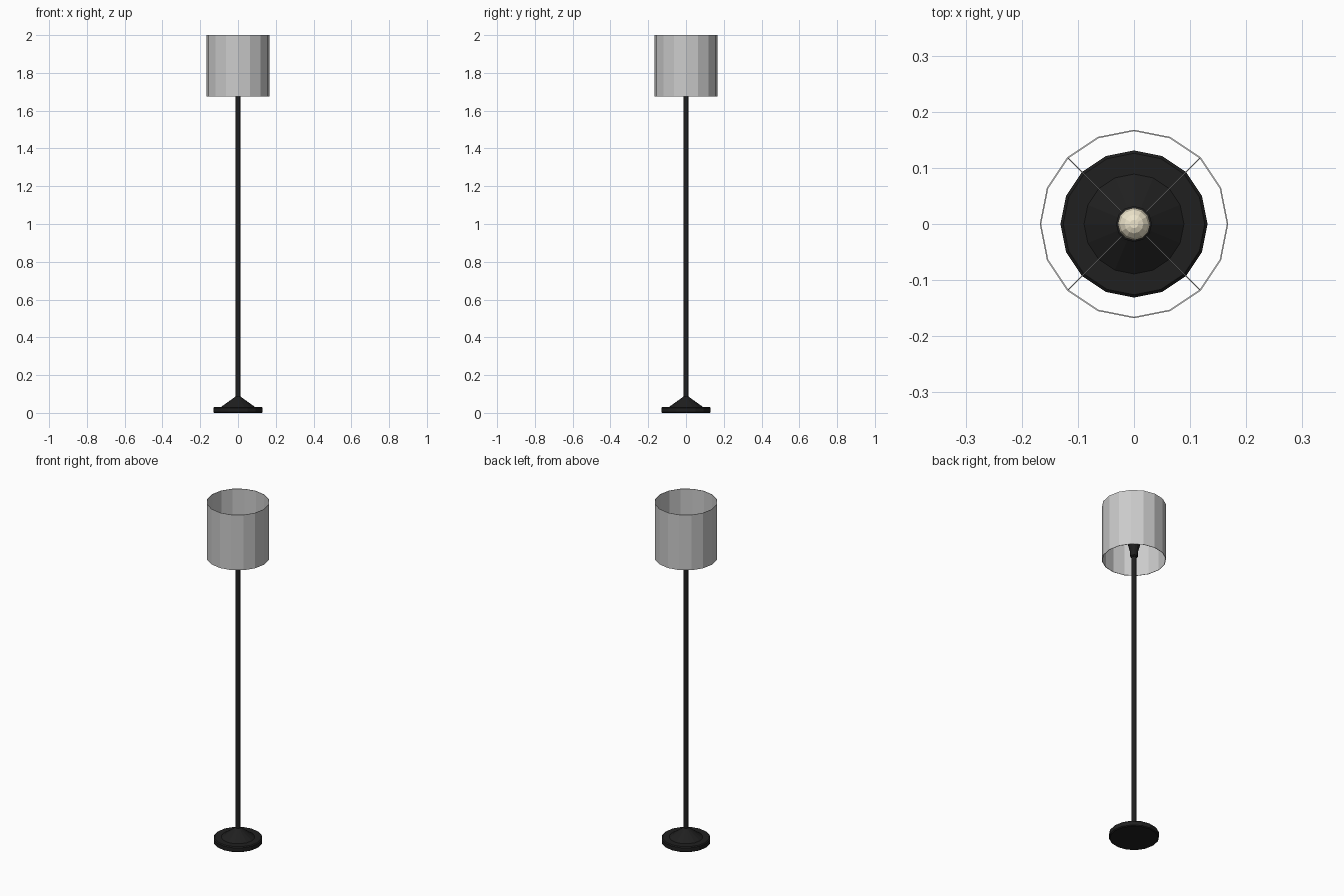
import bpy, math

if "Cube" in bpy.data.objects:
    bpy.data.objects.remove(bpy.data.objects["Cube"])

def mat(name, rgb):
    m = bpy.data.materials.new(name)
    m.diffuse_color = (*rgb, 1)
    m.use_nodes = True
    m.node_tree.nodes["Principled BSDF"].inputs["Base Color"].default_value = m.diffuse_color
    return m

black = mat("black_metal", (0.014, 0.014, 0.014))
cream = mat("warm_bulb", (0.85, 0.78, 0.6))

def lathe(name, profile, sides, material=None, closed=False):
    """Revolve (radius, z) points; open profiles get end caps, closed ones form a ring."""
    verts, faces = [], []
    for r, z in profile:
        for i in range(sides):
            a = math.tau * i / sides
            verts.append((r * math.cos(a), r * math.sin(a), z))
    n = len(profile)
    for k in range(n if closed else n - 1):
        p, q = k * sides, ((k + 1) % n) * sides
        for i in range(sides):
            j = (i + 1) % sides
            faces.append((p + i, p + j, q + j, q + i))
    if not closed:
        faces.append(tuple(reversed(range(sides))))
        faces.append(tuple(range((n - 1) * sides, n * sides)))
    me = bpy.data.meshes.new(name)
    me.from_pydata(verts, [], faces)
    ob = bpy.data.objects.new(name, me)
    bpy.context.collection.objects.link(ob)
    if material:
        me.materials.append(material)
    return ob

# weighted foot with a shallow cone
lathe("base", [(0.126, 0), (0.131, 0.004), (0.131, 0.027), (0.126, 0.032),
               (0.089, 0.032), (0.036, 0.07), (0.013, 0.087)], 16, black)

# pole
lathe("pole", [(0.0125, 0.08), (0.0125, 1.71)], 12, black)

# flared bulb socket
lathe("socket", [(0.013, 1.69), (0.02, 1.695), (0.02, 1.72),
                 (0.032, 1.765), (0.032, 1.785), (0.024, 1.79)], 12, black)

# bulb
bulb = [(0.016, 1.785), (0.018, 1.80)]
bulb += [(0.029 * math.cos(math.radians(a)), 1.832 + 0.029 * math.sin(math.radians(a)))
         for a in (-30, 0, 30, 55, 75)]
lathe("bulb", bulb, 12, cream)

# open drum shade with a thin wall
lathe("shade", [(0.168, 1.675), (0.168, 2.0), (0.1655, 2.0), (0.1655, 1.675)], 16, closed=True)

# four thin wires holding the shade
for i in range(4):
    a = math.radians(45 + 90 * i)
    r0, r1 = 0.02, 0.167
    mid = (r0 + r1) / 2
    bpy.ops.mesh.primitive_cylinder_add(
        vertices=6, radius=0.001, depth=r1 - r0,
        location=(mid * math.cos(a), mid * math.sin(a), 1.783),
        rotation=(0, math.pi / 2, a))
    bpy.context.object.name = f"shade_wire_{i + 1}"
